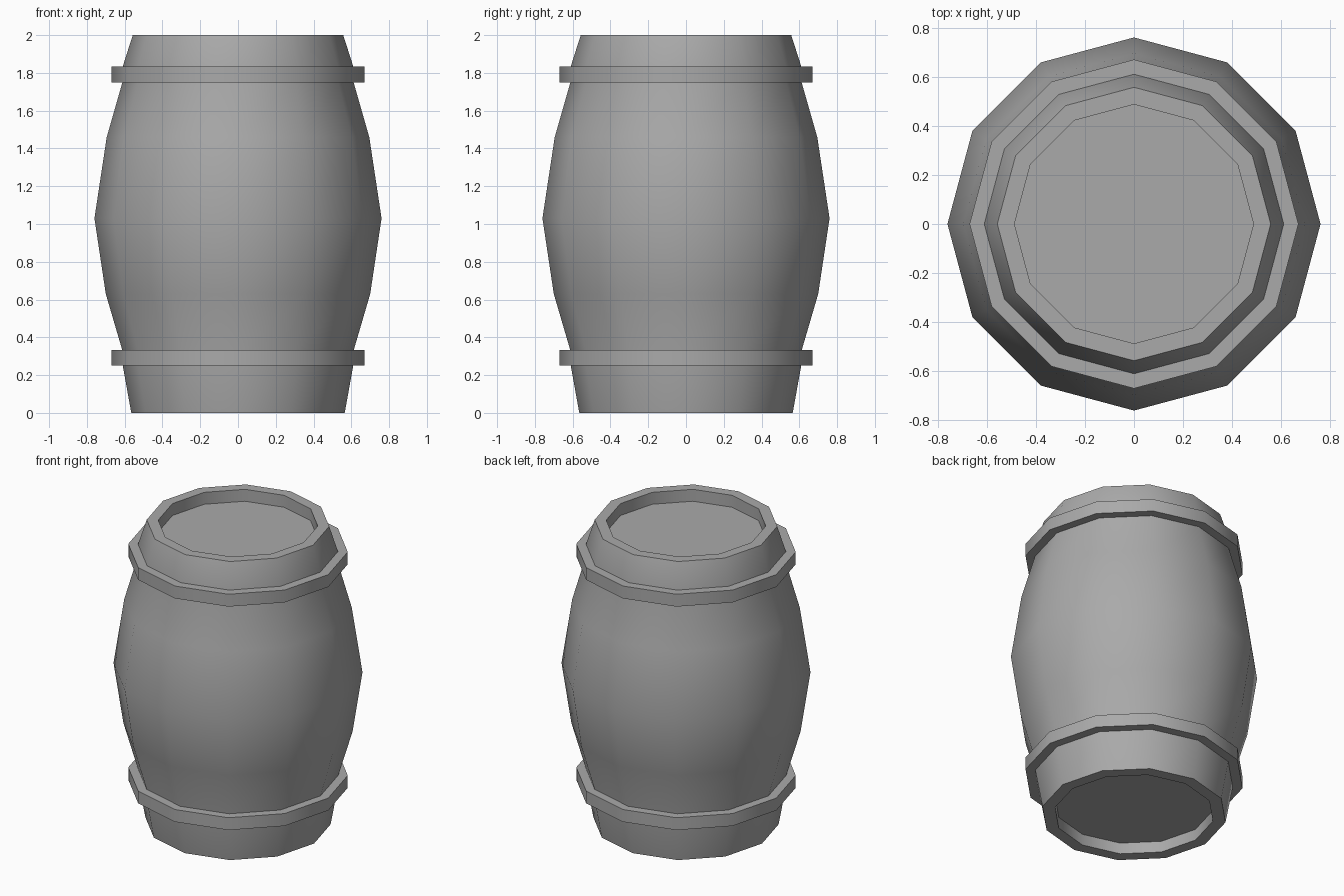
import bpy
import bmesh
from math import cos, sin, tau, radians

SIDES = 12

default = bpy.data.objects.get("Cube")
if default:
    bpy.data.objects.remove(default, do_unlink=True)

# Single flat colour
grey = bpy.data.materials.new("barrel grey")
grey.use_nodes = True
colour = (0.4, 0.4, 0.4, 1)
grey.diffuse_color = colour
grey.node_tree.nodes["Principled BSDF"].inputs["Base Color"].default_value = colour


def lathe(name, profile, closed):
    """Turn (radius, height) points round z; an open profile is capped at both ends."""
    bm = bmesh.new()
    rings = [[bm.verts.new((r * cos(tau * i / SIDES), r * sin(tau * i / SIDES), z))
              for i in range(SIDES)] for r, z in profile]
    pairs = list(zip(rings, rings[1:]))
    if closed:
        pairs.append((rings[-1], rings[0]))
    else:
        bm.faces.new(rings[0])
        bm.faces.new(rings[-1])
    for a, b in pairs:
        for i in range(SIDES):
            j = (i + 1) % SIDES
            bm.faces.new((a[i], a[j], b[j], b[i]))
    bmesh.ops.recalc_face_normals(bm, faces=bm.faces)
    mesh = bpy.data.meshes.new(name)
    bm.to_mesh(mesh)
    bm.free()
    mesh.materials.append(grey)
    obj = bpy.data.objects.new(name, mesh)
    bpy.context.collection.objects.link(obj)
    bpy.ops.object.select_all(action='DESELECT')
    obj.select_set(True)
    bpy.context.view_layer.objects.active = obj
    bpy.ops.object.shade_smooth_by_angle(angle=radians(40))
    return obj


# Bulging body with a recessed lid and base
lathe("barrel_body", [
    (0.487, 0.075), (0.487, 0), (0.565, 0), (0.61, 0.25), (0.612, 0.33),
    (0.70, 0.63), (0.76, 1.03), (0.695, 1.46), (0.612, 1.75), (0.61, 1.835),
    (0.557, 2), (0.487, 2), (0.487, 1.92)], closed=False)

# Hoops round the body
for name, z in (("lower_hoop", 0.25), ("upper_hoop", 1.75)):
    lathe(name, [(0.59, z), (0.67, z), (0.67, z + 0.083), (0.59, z + 0.083)], closed=True)
